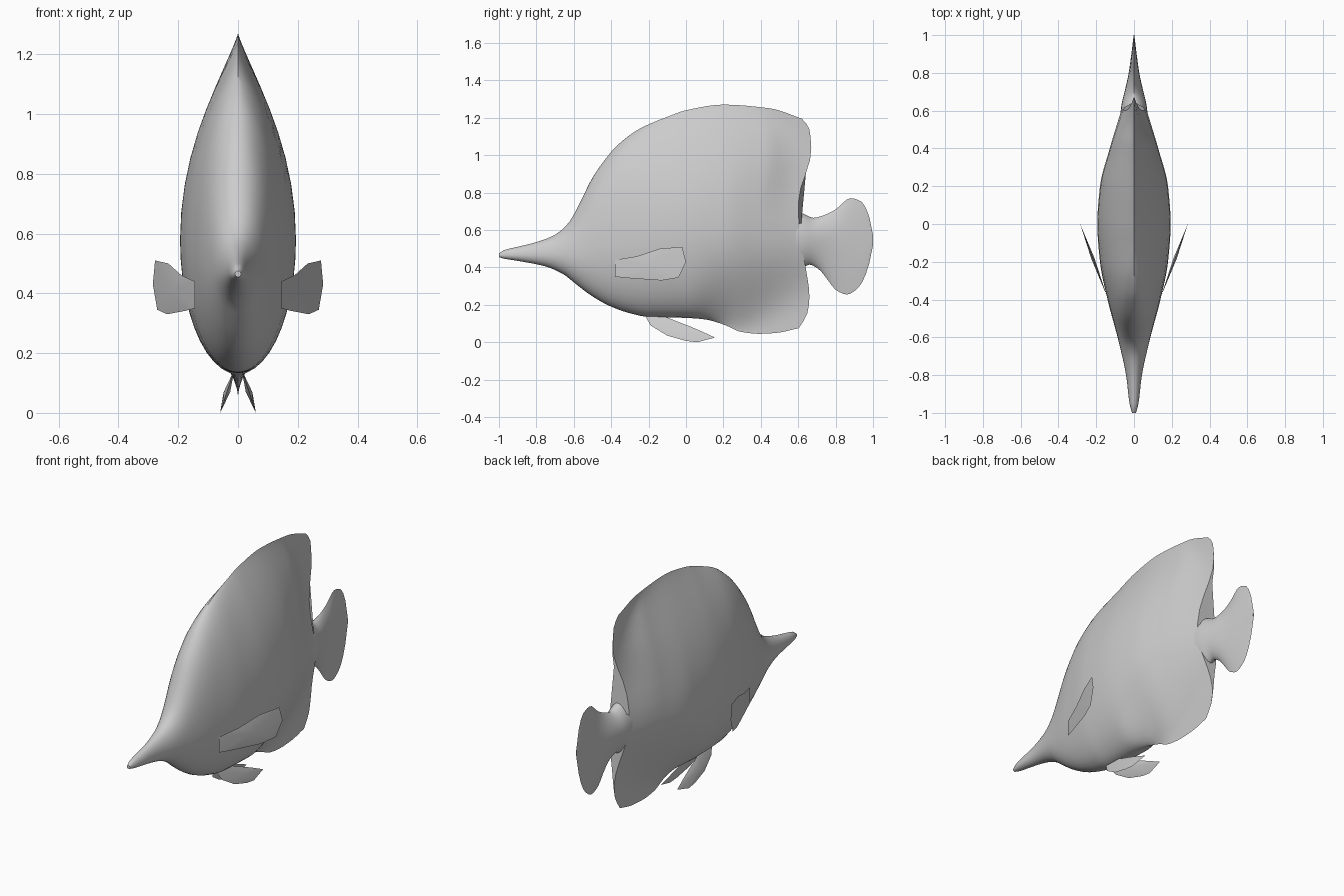
import bpy, math

if "Cube" in bpy.data.objects:
    bpy.data.objects.remove(bpy.data.objects["Cube"])


def curve(*pts):
    """Smooth interpolation through (t, value) points."""
    n = len(pts)
    slope = lambda i: (pts[i + 1][1] - pts[i][1]) / (pts[i + 1][0] - pts[i][0])
    m = []
    for i in range(n):
        a, b = slope(max(i - 1, 0)), slope(min(i, n - 2))
        m.append(0 if a * b <= 0 else 2 * a * b / (a + b))

    def f(t):
        t = min(max(t, pts[0][0]), pts[-1][0])
        i = next(k for k in range(n - 1) if t <= pts[k + 1][0])
        (t0, v0), (t1, v1) = pts[i], pts[i + 1]
        h = t1 - t0
        s = (t - t0) / h
        return (v0 * (1 + 2 * s) * (1 - s) ** 2 + h * m[i] * s * (1 - s) ** 2
                + v1 * s * s * (3 - 2 * s) + h * m[i + 1] * s * s * (s - 1))
    return f


def make(name, verts, faces, angle=45):
    me = bpy.data.meshes.new(name)
    me.from_pydata(verts, [], faces)
    ob = bpy.data.objects.new(name, me)
    bpy.context.collection.objects.link(ob)
    bpy.ops.object.select_all(action='DESELECT')
    ob.select_set(True)
    bpy.context.view_layer.objects.active = ob
    bpy.ops.object.mode_set(mode='EDIT')
    bpy.ops.mesh.select_all(action='SELECT')
    bpy.ops.mesh.normals_make_consistent(inside=False)
    bpy.ops.object.mode_set(mode='OBJECT')
    bpy.ops.object.shade_smooth_by_angle(angle=math.radians(angle))
    return ob


def loft(name, ys, top, bottom, mid, width, p_top, p_bot, warp, n=22):
    """Skin of cross-sections along y; exponents set how thin the edges get."""
    verts, faces, ring = [], [], 2 * n
    for y in ys:
        zt, zb, zc, w = top(y), bottom(y), mid(y), width(y)
        for k in range(ring):
            a = -math.pi / 2 + 2 * math.pi * k / ring
            s, c = math.sin(a), math.cos(a)
            z = zc + s * ((zt - zc) if s > 0 else (zc - zb))
            p = p_top(y) if s > 0 else p_bot(y)
            x = 0 if k in (0, n) else math.copysign(w * abs(c) ** (2 * p), c)
            verts.append((x, warp(y, z), z))
    for i in range(len(ys) - 1):
        for k in range(ring):
            a, b = i * ring + k, i * ring + (k + 1) % ring
            faces.append((a, b, b + ring, a + ring))
    faces += [tuple(range(ring)), tuple(range(len(verts) - ring, len(verts)))]
    return make(name, verts, faces)


# Body with snout, dorsal fin and anal fin
top = curve((-1, .475), (-.98, .49), (-.9, .51), (-.8, .535), (-.7, .575), (-.63, .635),
            (-.57, .74), (-.5, .88), (-.43, .98), (-.37, 1.05), (-.25, 1.14), (-.1, 1.205),
            (0, 1.24), (.2, 1.27), (.45, 1.25), (.62, 1.195))
bottom = curve((-1, .455), (-.98, .448), (-.9, .435), (-.75, .405), (-.65, .36), (-.6, .32),
               (-.5, .245), (-.4, .19), (-.3, .155), (-.2, .135), (0, .13), (.1, .122),
               (.2, .095), (.3, .055), (.4, .045), (.5, .05), (.62, .075))
mid = curve((-1, .465), (-.6, .47), (-.4, .53), (0, .58), (.62, .56))
width = curve((-1, .01), (-.96, .022), (-.8, .042), (-.6, .087), (-.4, .14), (-.2, .18),
              (0, .194), (.2, .18), (.4, .13), (.62, .065))
p_top = curve((-1, .5), (-.5, .5), (0, 1.05), (.4, 1.3), (.62, 5))
p_bot = curve((-1, .5), (0, .5), (.3, 1.6), (.62, 5))
trail = curve((.07, .6), (.16, .65), (.24, .66), (.4, .64), (.55, .61), (.76, .60),
              (.9, .64), (1.02, .67), (1.14, .66), (1.195, .62))


def body_warp(y, z):
    return y + (trail(z) - .62) * max(0, (y - .2) / .42)


loft("body", [-1 + 1.62 * i / 64 for i in range(65)], top, bottom, mid, width,
     p_top, p_bot, body_warp)

# Tail fin
t_top = curve((.48, .72), (.62, .69), (.68, .665), (.74, .68), (.8, .71), (.88, .77),
              (.94, .75), (.98, .67), (1, .57))
t_bot = curve((.48, .42), (.62, .40), (.66, .415), (.71, .39), (.76, .33), (.8, .28),
              (.86, .255), (.92, .29), (.97, .385), (1, .52))
t_mid = curve((.48, .56), (1, .545))
t_wid = curve((.48, .08), (.62, .068), (.7, .05), (.8, .028), (.9, .014), (1, .002))
p_tail = curve((.48, .5), (.65, .6), (.8, 1), (1, 1))
loft("tail_fin", [.48 + .52 * i / 26 for i in range(27)], t_top, t_bot, t_mid, t_wid,
     p_tail, p_tail, lambda y, z: y, 12)


def side_fins(name, outline, plane, thick):
    """Thin lens-shaped fin on a slanted plane, one on each side."""
    n = len(outline)
    cy = sum(p[0] for p in outline) / n
    cz = sum(p[1] for p in outline) / n
    for label, s in (("left", 1), ("right", -1)):
        verts = [(s * plane(y, z), y, z) for y, z in outline]
        for d in (thick, -thick):
            verts += [(s * (plane(cy, cz) + d), cy, cz)]
        faces = []
        for i in range(n):
            j = (i + 1) % n
            faces += [(i, j, n), (j, i, n + 1)]
        make(f"{name}_{label}", verts, faces)


# Pectoral fins
side_fins("pectoral_fin",
          [(-.38, .44), (-.26, .46), (-.14, .5), (-.02, .51), (0, .43), (-.04, .345),
           (-.13, .33), (-.3, .342), (-.38, .35)],
          lambda y, z: .285 + .37 * y, .009)

# Pelvic fins
side_fins("pelvic_fin",
          [(-.22, .145), (-.19, .09), (-.1, .035), (0, .007), (.06, 0), (.155, .025),
           (.09, .055), (.02, .085), (-.05, .112), (-.12, .14)],
          lambda y, z: .06 - .33 * z, .011)
